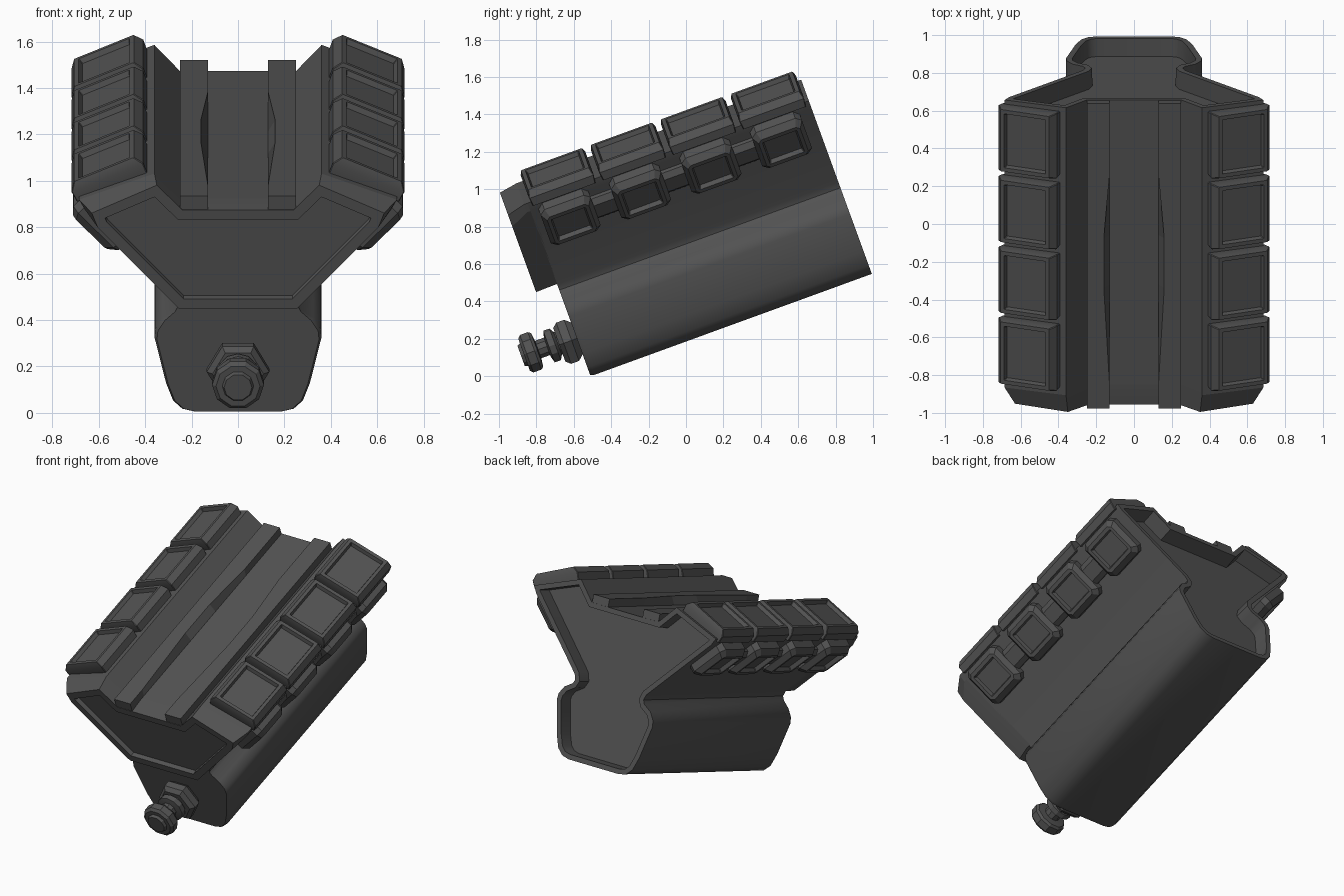
import bpy, bmesh, math
from mathutils import Matrix, Vector

if "Cube" in bpy.data.objects:
    bpy.data.objects.remove(bpy.data.objects["Cube"])

# Everything is modelled level (x across, y along, z up), then tilted 20 degrees
TILT = Matrix.Translation((0, -0.51, 0)) @ Matrix.Rotation(math.radians(20), 4, 'X')

dark = bpy.data.materials.new("dark_grey")
dark.diffuse_color = (.085, .085, .085, 1)
dark.use_nodes = True
dark.node_tree.nodes["Principled BSDF"].inputs["Base Color"].default_value = dark.diffuse_color


def finish(bm, name, mirror=False, angle=32):
    bmesh.ops.recalc_face_normals(bm, faces=bm.faces)
    me = bpy.data.meshes.new(name)
    bm.to_mesh(me)
    bm.free()
    me.materials.append(dark)
    ob = bpy.data.objects.new(name, me)
    bpy.context.collection.objects.link(ob)
    ob.matrix_world = TILT
    bpy.ops.object.select_all(action='DESELECT')
    ob.select_set(True)
    bpy.context.view_layer.objects.active = ob
    bpy.ops.object.shade_smooth_by_angle(angle=math.radians(angle))
    if mirror:
        ob.modifiers.new("Mirror", 'MIRROR')
    return ob


def loft(loops):
    """Skin between equal-length loops and cap both ends."""
    bm = bmesh.new()
    rings = [[bm.verts.new(p) for p in lp] for lp in loops]
    n = len(rings[0])
    for a, b in zip(rings, rings[1:]):
        for i in range(n):
            j = (i + 1) % n
            bm.faces.new((a[i], a[j], b[j], b[i]))
    first = bm.faces.new(rings[0][::-1])
    last = bm.faces.new(rings[-1])
    bmesh.ops.recalc_face_normals(bm, faces=bm.faces)
    return bm, first, last


def closed(half):
    """Mirror a right-hand half profile into a full outline."""
    return half + [(-x, z) for x, z in reversed(half)]


def at(profile, y):
    return [(x, y, z) for x, z in profile]


def recess(bm, face, rim, depth):
    bmesh.ops.inset_region(bm, faces=[face], thickness=rim, use_even_offset=True)
    bmesh.ops.inset_region(bm, faces=[face], thickness=0.004, depth=-depth, use_even_offset=True)


# Main body: rounded lower box, narrow neck, spread wings, hollow back end
wings = [(.27, .525), (.66, .94), (.685, .985), (.36, 1.105), (.25, .985)]
lower = [(.19, 0), (.24, .012), (.28, .05), (.31, .13), (.36, .34),
         (.356, .38), (.325, .43), (.27, .465), (.258, .49)]
body = closed(lower + wings)
small = [(x * .97, .02 + (z - .02) * .97 + .006) if z < .46 else (x, z) for x, z in body]
bm, first, last = loft([at(small, 0), at(body, .02), at(body, 1.6)])
recess(bm, last, .032, .10)
finish(bm, "main_body")

# Front nose of the wings, tapered, with a sunken panel
nose_back = closed(wings)
nose_front = closed([(.255, .522), (.605, .895), (.63, .96), (.35, 1.088), (.24, .975)])
bm, first, last = loft([at(nose_front, -.12), at(nose_back, -.02), at(nose_back, .025)])
recess(bm, first, .045, .03)
finish(bm, "front_nose", False, 10)

# Rails in the channel, inner top edge cut back along the middle
stations = [(-.118, .13), (.02, .13), (.56, .16), (.84, .16), (1.19, .13), (1.598, .13)]
bm, first, last = loft([[(.13, y, .97), (.25, y, .97), (.25, y, 1.037), (x, y, 1.037), (.13, y, .986)]
                        for y, x in stations])
finish(bm, "channel_rail", True, 10)


def pad(name, center, angle, rings):
    """Block on a slope; rings are (half length, half width, height, corner cut)."""
    s = Vector((math.cos(angle), 0, math.sin(angle)))
    n = Vector((-math.sin(angle), 0, math.cos(angle)))
    if n.x < 0:
        n = -n
    loops = []
    for hl, hw, h, c in rings:
        corners = [(hl - c, hw), (hl, hw - c), (hl, c - hw), (hl - c, -hw),
                   (c - hl, -hw), (-hl, c - hw), (-hl, hw - c), (c - hl, hw)]
        loops.append([Vector(center) + Vector((0, u, 0)) + s * w + n * h for u, w in corners])
    bm, first, last = loft(loops)
    finish(bm, name, True, 25)


# Upper and side grip pads, four of each per side
top_slope = math.atan2(-.14, .325)
side_slope = math.atan2(.40, .385)
for i in range(4):
    pad(f"upper_pad_{i + 1}", (.543, .20 + i * .399, 1.026), top_slope, [
        (.178, .165, .0, .004), (.184, .168, .05, .004), (.174, .14, .088, .004),
        (.152, .12, .088, .003), (.144, .112, .064, .003)])
    pad(f"side_pad_{i + 1}", (.582, .185 + i * .401, .85), side_slope, [
        (.142, .140, -.02, .03), (.142, .140, .042, .03), (.118, .108, .076, .02),
        (.098, .084, .076, .004), (.09, .076, .05, .004)])

# Bar joining the side pads
pad("side_pad_bar", (.578, .785, .845), side_slope, [
    (.62, .075, -.02, .005), (.62, .075, .015, .005), (.62, .045, .04, .005)])


def lathe(name, sides, rings, height):
    """Turned part on the front of the lower box; rings are (y, radius)."""
    ang = [2 * math.pi * k / sides for k in range(sides)]
    bm, first, last = loft([[(r * math.cos(a), y, height + r * math.sin(a)) for a in ang]
                            for y, r in rings])
    finish(bm, name, False, 20)


# Front bolt: hex nut, collar, stem and knob
lathe("bolt_nut", 6, [(.03, .105), (0, .105), (-.03, .135), (-.075, .135), (-.10, .11)], .215)
lathe("bolt_collar", 12, [(-.09, .065), (-.105, .065), (-.12, .09), (-.155, .09), (-.165, .05)], .225)
lathe("bolt_knob", 10, [(-.15, .052), (-.215, .052), (-.22, .10), (-.235, .112), (-.28, .112),
                        (-.295, .095), (-.295, .068), (-.312, .06)], .23)
